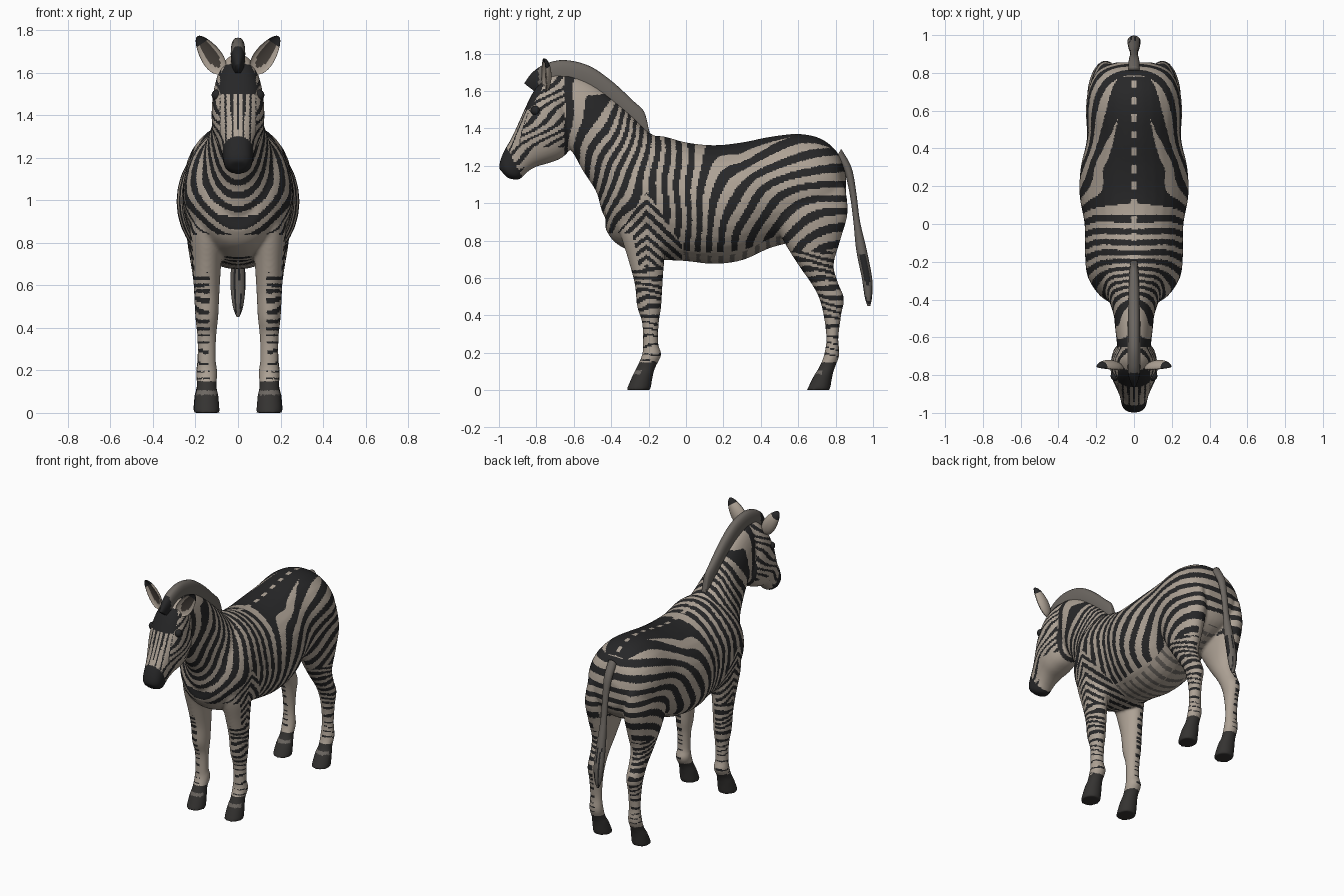
import bpy, bmesh, math
from mathutils import Vector, Matrix

if "Cube" in bpy.data.objects:
    bpy.data.objects.remove(bpy.data.objects["Cube"])

def mat(name, r, g, b):
    m = bpy.data.materials.new(name)
    m.diffuse_color = (r, g, b, 1)
    m.use_nodes = True
    m.node_tree.nodes["Principled BSDF"].inputs["Base Color"].default_value = m.diffuse_color
    return m

PALE, BLACK, GREY, HOOF, INNER = range(5)
MATS = [mat("pale_coat", .42, .36, .30), mat("black_stripe", .02, .02, .021),
        mat("mane_grey", .15, .135, .12), mat("hoof_dark", .035, .033, .031),
        mat("ear_inner", .06, .05, .042)]

def smooth(a, b, v):
    t = min(1, max(0, (v - a) / (b - a)))
    return t * t * (3 - 2 * t)

def catmull(rings, steps):
    # Smooth in-between rings
    out = []
    for i in range(len(rings) - 1):
        p0, p1, p2 = rings[max(i - 1, 0)], rings[i], rings[i + 1]
        p3 = rings[min(i + 2, len(rings) - 1)]
        for s in range(steps):
            t = s / steps
            out.append([.5 * (2*b + (c-a)*t + (2*a-5*b+4*c-d)*t*t + (3*b-a-3*c+d)*t**3)
                        for a, b, c, d in zip(p0, p1, p2, p3)])
    return out + [list(rings[-1])]

def loft(bm, rings, x0=0, e=1.0, seg=32, steps=6):
    # Each ring: front/top point (y, z), back/bottom point (y, z), half width
    loops = []
    for ya, za, yb, zb, w in catmull(rings, steps):
        loop = []
        for k in range(seg):
            a = 2 * math.pi * k / seg
            c, s = math.cos(a), math.sin(a)
            c = math.copysign(abs(c) ** e, c)
            s = math.copysign(abs(s) ** e, s)
            loop.append(bm.verts.new((x0 + w * s, (ya+yb)/2 + c*(ya-yb)/2, (za+zb)/2 + c*(za-zb)/2)))
        loops.append(loop)
    for p, q in zip(loops, loops[1:]):
        for k in range(seg):
            bm.faces.new((p[k], p[(k+1) % seg], q[(k+1) % seg], q[k]))
    bm.faces.new(loops[0])
    bm.faces.new(loops[-1])

def finish(name, bm, rule):
    bmesh.ops.recalc_face_normals(bm, faces=bm.faces)
    me = bpy.data.meshes.new(name)
    bm.to_mesh(me)
    bm.free()
    ob = bpy.data.objects.new(name, me)
    bpy.context.collection.objects.link(ob)
    paint(me, rule)
    return ob

def paint(me, rule):
    me.materials.clear()
    for m in MATS:
        me.materials.append(m)
    for p in me.polygons:
        p.material_index = rule(p.center, p.normal)
        p.use_smooth = True

# ---- body shape ----
TORSO = [(-.43,1.08,-.43,.86,.10), (-.38,1.22,-.38,.79,.18), (-.28,1.32,-.28,.735,.245),
         (-.15,1.36,-.15,.70,.26), (0,1.325,0,.69,.262), (.15,1.31,.15,.675,.288),
         (.3,1.325,.3,.695,.282), (.45,1.355,.45,.76,.25), (.6,1.37,.6,.80,.255),
         (.72,1.345,.72,.84,.24), (.81,1.27,.81,.90,.19), (.855,1.15,.855,.98,.10)]
NECK = [(-.10,1.33,-.30,.85,.17), (-.2,1.38,-.43,.92,.175), (-.27,1.45,-.48,1.06,.14),
        (-.38,1.55,-.55,1.17,.11), (-.5,1.64,-.60,1.26,.10), (-.62,1.69,-.65,1.32,.09),
        (-.70,1.69,-.70,1.36,.08)]
HEAD = [(-.66,1.69,-.64,1.40,.07), (-.73,1.68,-.62,1.30,.105), (-.80,1.62,-.66,1.245,.122),
        (-.85,1.53,-.73,1.215,.122), (-.895,1.43,-.80,1.195,.10), (-.935,1.345,-.85,1.165,.08),
        (-.975,1.275,-.885,1.13,.07), (-.995,1.22,-.915,1.125,.064), (-1.0,1.185,-.955,1.135,.04)]
FRONT_LEG = [(-.38,1.0,-.08,1.0,.06), (-.355,.85,-.10,.85,.08), (-.31,.7,-.115,.7,.068),
             (-.275,.57,-.125,.57,.06), (-.262,.45,-.132,.45,.054), (-.235,.36,-.145,.36,.045),
             (-.23,.25,-.148,.25,.043), (-.235,.19,-.132,.19,.05), (-.265,.12,-.16,.13,.046),
             (-.285,.08,-.175,.085,.055), (-.32,0,-.19,0,.062)]
HIND_LEG = [(.42,1.1,.85,1.1,.07), (.45,.95,.865,.95,.098), (.52,.8,.825,.8,.088),
            (.60,.67,.79,.67,.067), (.67,.57,.815,.57,.055), (.712,.49,.845,.49,.052),
            (.735,.4,.83,.4,.043), (.75,.28,.815,.28,.041), (.738,.19,.82,.19,.047),
            (.71,.12,.80,.13,.045), (.685,.08,.785,.085,.055), (.645,0,.77,0,.062)]

# ---- coat pattern ----
def stripe(phase, duty):
    return BLACK if phase % 1 < duty else PALE

def leg_coat(x, y, z, n):
    if z < .065:
        return HOOF
    if z < .15:
        return GREY if .085 < z < .105 and n.y < -.3 else HOOF
    if n.x * math.copysign(1, x) < -.25:
        return PALE
    wob = .012 * math.sin(23 * y + 31 * z)
    return stripe((z + wob + .15 * abs(y + .2)) / .04, .2 + .35 * smooth(.15, .6, z))

def head_coat(x, y, z, n):
    if (y + .96) * .17 + (z - 1.3) * .09 < 0:
        return BLACK                                    # muzzle
    if n.y < -.45 and abs(x) < .085:                    # forehead and nose bridge
        if z > 1.5:
            return BLACK if z < 1.64 else PALE
        return stripe(abs(x) / .03 + .25, .45 - .2 * smooth(1.45, 1.33, z))
    along = -.46 * (y + .74) - .89 * (z - 1.62)
    if n.z < -.5 or (z < 1.3 and y > -.8):
        return PALE
    return stripe((along + 1.1 * (y + .8)) / .05 + .3 * math.sin(30 * z), .42)

def coat(c, n):
    x, y, z = c
    if y < -.65 and z > 1.0:
        return head_coat(x, y, z, n)
    if z < .66 or (z < .74 and y > .5):
        return leg_coat(x, y, z, n)
    if y < -.2 and z < .84 and n.y < -.35:
        return PALE                                     # lower chest
    if z < .85 and abs(x) < .15 and n.x * x < 0:
        return PALE                                     # inner thighs
    if y > .4 and z < .95 and n.y > .6 and abs(x) < .1:
        return PALE
    wob = .008 * math.sin(19 * z + 7 * y)
    if -.42 < y < -.02 and z + 1.5 * abs(y + .21) < 1.06:
        return stripe((z + .9 * abs(y + .21) + wob) / .058, .5)  # shoulder chevrons
    lean = .5 * math.exp(-((y + .38) / .16) ** 2)
    front = (y - lean * (z - 1.2) + wob) / .06
    dy, dz = max(0, .84 - y), max(0, z - .6)
    arc = (dy ** 2.5 + dz ** 2.5) ** .4
    rear = 11.6 - (arc + wob) / .08
    w = smooth(-.05, .32, y)
    duty = .54 - .04 * w
    if n.z > .6:                                        # dark saddle along the back
        if abs(x) < .016 and y > -.1 and math.sin(70 * y) > .2:
            return PALE
        if .12 < y < .78:
            duty += .55 * smooth(.15, .07, abs(x))
    if n.z < -.75:                                      # faint belly marks
        return GREY if abs(x) < .14 and stripe(front, .4) == BLACK else PALE
    return stripe((1 - w) * front + w * rear, duty)

# ---- fused body with coat ----
bm = bmesh.new()
loft(bm, TORSO)
loft(bm, NECK)
loft(bm, HEAD, e=.85)
for side in (-1, 1):
    loft(bm, FRONT_LEG, side * .147)
    loft(bm, HIND_LEG, side * .15)
body = finish("body", bm, lambda c, n: PALE)
rm = body.modifiers.new("fuse", 'REMESH')
rm.mode, rm.voxel_size = 'VOXEL', .0085
sm = body.modifiers.new("soften", 'SMOOTH')
sm.factor, sm.iterations = .5, 10
fused = bpy.data.meshes.new_from_object(body.evaluated_get(bpy.context.evaluated_depsgraph_get()))
body.modifiers.clear()
body.data = fused
paint(fused, coat)

# ---- mane ----
MANE = [(-.865,1.64,-.80,1.59,.015), (-.82,1.70,-.77,1.6,.03), (-.75,1.745,-.72,1.62,.034),
        (-.65,1.765,-.63,1.62,.034), (-.52,1.735,-.5,1.58,.033), (-.4,1.655,-.36,1.48,.03),
        (-.28,1.545,-.25,1.38,.026), (-.225,1.49,-.2,1.33,.02), (-.2,1.4,-.18,1.32,.015)]
bm = bmesh.new()
loft(bm, MANE, e=.8, seg=20, steps=8)
finish("mane", bm, lambda c, n: BLACK if c.y < -.79 else GREY)

# ---- tail ----
TAIL = [(.80,1.24,.83,1.29,.03), (.845,1.17,.885,1.19,.028), (.875,1.05,.91,1.06,.022),
        (.895,.9,.93,.905,.022), (.91,.75,.965,.755,.03), (.94,.6,.995,.6,.035),
        (.955,.5,.995,.5,.024), (.97,.45,.985,.45,.006)]
bm = bmesh.new()
loft(bm, TAIL, seg=20)
finish("tail", bm, lambda c, n: BLACK if c.z < .72 and math.sin(260 * c.x + 9 * c.z) > .6 else GREY)

# ---- ears: cupped leaves, and eyes ----
for side, label in ((-1, "right"), (1, "left")):
    bm = bmesh.new()
    bmesh.ops.create_uvsphere(bm, u_segments=32, v_segments=24, radius=1)
    place = (Matrix.Translation((side * .132, -.76, 1.685)) @ Matrix.Rotation(side * .6, 4, 'Y')
             @ Matrix.Rotation(side * .25, 4, 'Z') @ Matrix.Diagonal((.05, .04, .105, 1)))
    for v in bm.verts:
        if v.co.y < 0:
            v.co.y *= -.45
        v.co.x *= 1 - .25 * v.co.z
    bm.transform(place)
    back = place.inverted()

    def ear_rule(c, n, back=back):
        q = back @ Vector(c)
        if q.z > .62:
            return BLACK
        return INNER if n.y < -.3 and q.x ** 2 * 1.6 + q.z ** 2 < .5 else PALE
    finish(label + "_ear", bm, ear_rule)

    bm = bmesh.new()
    bmesh.ops.create_uvsphere(bm, u_segments=20, v_segments=12, radius=.026,
                              matrix=Matrix.Translation((side * .098, -.805, 1.495)))
    finish(label + "_eye", bm, lambda c, n: BLACK)
